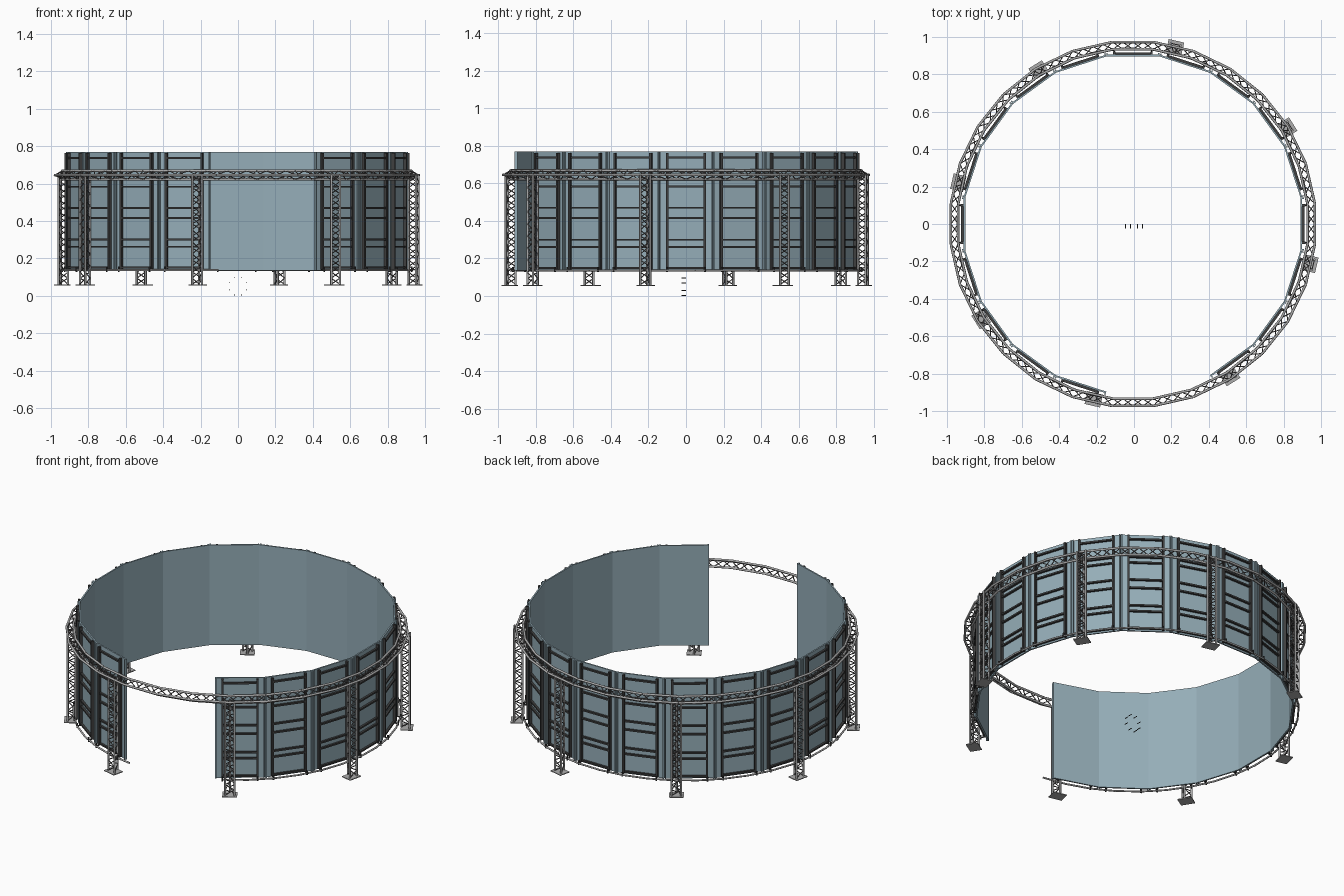
import bpy, bmesh, math
from mathutils import Vector, Matrix

if "Cube" in bpy.data.objects:
    bpy.data.objects.remove(bpy.data.objects["Cube"])

CENTRE = Vector((-0.006, 0, 0))


def material(name, rgb):
    m = bpy.data.materials.new(name)
    m.diffuse_color = (*rgb, 1)
    m.use_nodes = True
    m.node_tree.nodes["Principled BSDF"].inputs["Base Color"].default_value = m.diffuse_color
    return m


BLUE = material("panel_blue", (0.30, 0.42, 0.48))
DARK = material("frame_dark", (0.05, 0.05, 0.05))
LACE = material("lacing_grey", (0.16, 0.15, 0.15))
STEEL = material("tube_grey", (0.42, 0.42, 0.42))


def pol(r, deg, z):
    a = math.radians(deg)
    return Vector((r * math.cos(a), r * math.sin(a), z))


def tube(bm, a, b, r, sides=8):
    d = b - a
    rot = d.to_track_quat('Z', 'Y').to_matrix().to_4x4()
    bmesh.ops.create_cone(bm, cap_ends=True, segments=sides, radius1=r, radius2=r,
                          depth=d.length, matrix=Matrix.Translation((a + b) / 2) @ rot)


def box(bm, deg, lo, hi):
    """Box in a radial frame: x outwards, y tangential, z up."""
    lo, hi = Vector(lo), Vector(hi)
    m = Matrix.Rotation(math.radians(deg), 4, 'Z') @ Matrix.Translation((lo + hi) / 2)
    bmesh.ops.create_cube(bm, size=1, matrix=m @ Matrix.Diagonal((*(hi - lo), 1)))


def finish(bm, name, mat, smooth=False):
    me = bpy.data.meshes.new(name)
    bm.to_mesh(me)
    bm.free()
    ob = bpy.data.objects.new(name, me)
    ob.location = CENTRE
    me.materials.append(mat)
    bpy.context.collection.objects.link(ob)
    if smooth:
        bpy.context.view_layer.objects.active = ob
        ob.select_set(True)
        bpy.ops.object.shade_smooth_by_angle(angle=math.radians(50))
        ob.select_set(False)


# wall of 18 flat panels: 20 sides with two left open as the entrance
APO, Z0, Z1 = 0.896, 0.135, 0.768
HALF = APO * math.tan(math.radians(9))
panel_angles = [-54 + 18 * i for i in range(18)]
walls, frames = bmesh.new(), bmesh.new()
for a in panel_angles:
    box(walls, a, (APO, -HALF, Z0), (APO + 0.009, HALF, Z1))
    for s in (-1, 1):
        # edge flange and inner upright
        y = sorted((s * (HALF - 0.007), s * HALF))
        box(walls, a, (APO + 0.008, y[0], Z0), (APO + 0.018, y[1], Z1))
        y = sorted((s * 0.094, s * 0.106))
        box(frames, a, (APO + 0.009, y[0], 0.14), (APO + 0.026, y[1], 0.762))
    # cross rails of the back frame
    for z in (0.15, 0.262, 0.300, 0.416, 0.470, 0.583, 0.620, 0.737):
        box(frames, a, (APO + 0.009, -0.095, z - 0.005), (APO + 0.022, 0.095, z + 0.005))
finish(walls, "wall_panels", BLUE)
finish(frames, "panel_back_frames", DARK)

# upper triangular ring truss: one outer chord, two inner chords
N = 28
CHORDS = [(0.979, 0.645), (0.940, 0.668), (0.940, 0.622)]
chords, lacing = bmesh.new(), bmesh.new()


def ring_point(k, t):
    """Point on the straight-sided chord k at t segments round the ring."""
    i = math.floor(t)
    step = 360 / N
    p, q = (pol(CHORDS[k][0], 90 + (j - 0.5) * step, CHORDS[k][1]) for j in (i, i + 1))
    return p.lerp(q, t - i)


for i in range(N):
    for k in range(3):
        tube(chords, ring_point(k, i), ring_point(k, i + 1), 0.0068)
        n = (k + 1) % 3
        for h in (0, 0.5):
            a, b, c = i + h, i + h + 0.25, i + h + 0.5
            tube(lacing, ring_point(k, a), ring_point(n, b), 0.003, 6)
            tube(lacing, ring_point(n, b), ring_point(k, c), 0.003, 6)
finish(chords, "ring_truss_chords", STEEL, True)
finish(lacing, "ring_truss_lacing", LACE, True)

# eight triangular lattice posts with base plates
legs, braces, feet = bmesh.new(), bmesh.new(), bmesh.new()
for i in range(8):
    a = 77 + 45 * i
    c = pol(0.966, a, 0) + Vector((0.008, 0.004, 0))
    corner = [c + pol(0.031, a + 60 + 120 * k, 0) for k in range(3)]
    up = lambda k, z: corner[k % 3] + Vector((0, 0, z))
    bays, h = 9, 0.58 / 9
    for k in range(3):
        tube(legs, up(k, 0.057), up(k, 0.645), 0.006)
        for j in range(bays):
            z = 0.062 + j * h
            tube(braces, up(k, z), up(k + 1, z + h / 2), 0.003, 6)
            tube(braces, up(k + 1, z + h / 2), up(k, z + h), 0.003, 6)
    m = Matrix.Translation(c + Vector((0, 0, 0.057))) @ Matrix.Rotation(math.radians(a), 4, 'Z')
    bmesh.ops.create_cube(feet, size=1, matrix=m @ Matrix.Diagonal((0.07, 0.085, 0.005, 1)))
finish(legs, "post_tubes", STEEL, True)
finish(braces, "post_lacing", LACE, True)
finish(feet, "post_base_plates", STEEL)

# lower curved rail carrying the panels, with clamps and upper ties to the ring
rail, clamps = bmesh.new(), bmesh.new()
for i in range(36):
    a = -60 + i * 9
    tube(rail, pol(0.940, a, 0.137), pol(0.940, a + 9, 0.137), 0.0055)
for a in panel_angles:
    for off in (-6.2, 6.2):
        tube(clamps, pol(0.908, a + off, 0.142), pol(0.942, a + off, 0.137), 0.004, 6)
        tube(clamps, pol(0.915, a + off, 0.645), pol(0.940, a + off, 0.622), 0.004, 6)
        tube(clamps, pol(0.940, a + off, 0.128), pol(0.940, a + off, 0.155), 0.005, 6)
finish(rail, "lower_rail", STEEL, True)
finish(clamps, "panel_clamps", DARK)

# small loose ring of pins at the centre
pins = bmesh.new()
for i in range(8):
    p = pol(0.05, 22.5 + 45 * i, 0)
    q = Vector((p.x + 0.006, -0.012, p.y + 0.050))
    tube(pins, q - Vector((0, 0.013, 0)), q + Vector((0, 0.013, 0)), 0.0025, 6)
finish(pins, "centre_pins", DARK)
